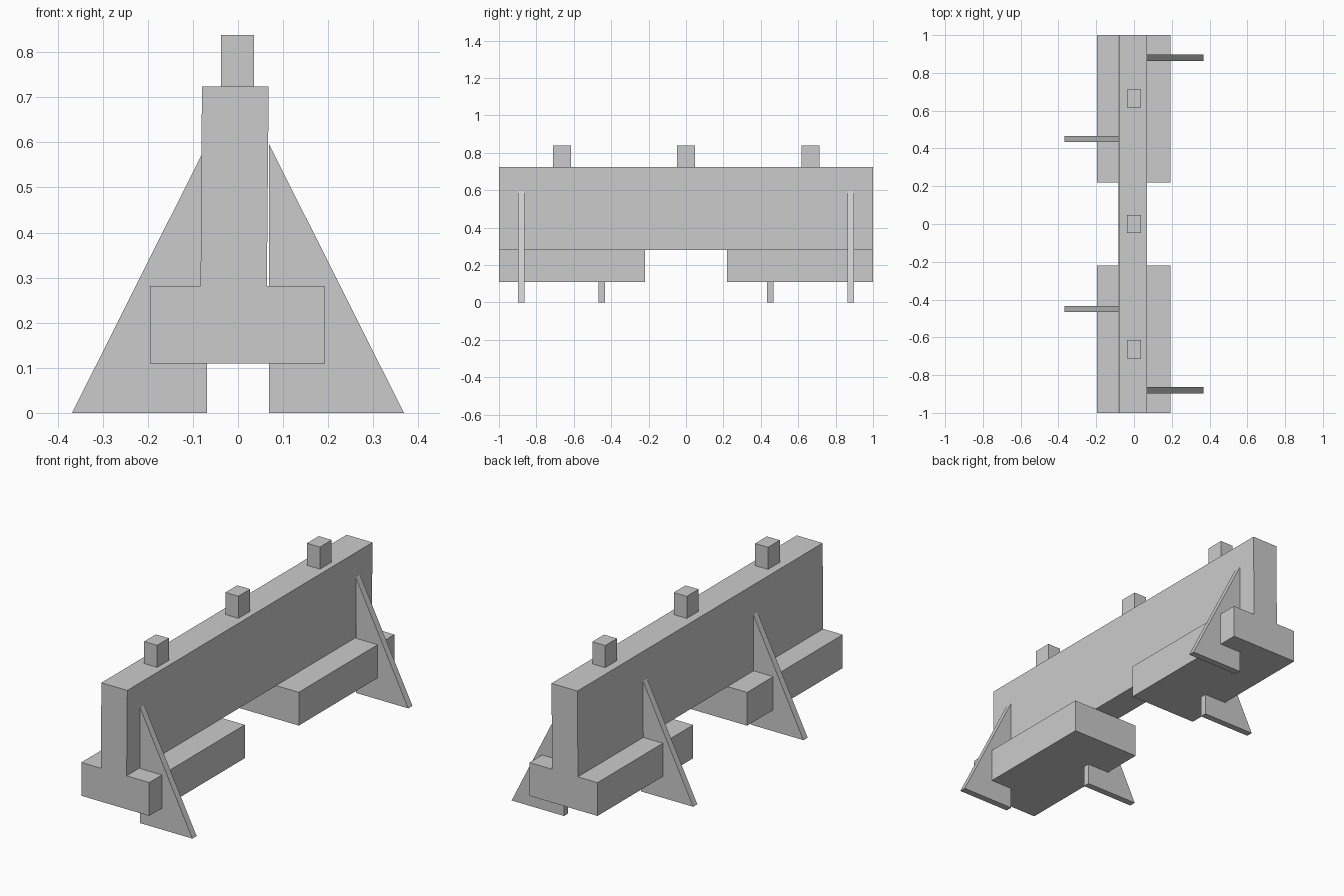
import bpy
import bmesh
from mathutils import Vector

cube = bpy.data.objects.get("Cube")
if cube:
    bpy.data.objects.remove(cube, do_unlink=True)

grey = bpy.data.materials.new("plain grey")
grey.use_nodes = True
COLOUR = (0.6, 0.6, 0.6, 1)
grey.diffuse_color = COLOUR
grey.node_tree.nodes["Principled BSDF"].inputs["Base Color"].default_value = COLOUR


def prism(name, profile, y0, y1):
    """Extrude an x-z profile from y0 to y1."""
    bm = bmesh.new()
    face = bm.faces.new([bm.verts.new((x, y0, z)) for x, z in profile])
    out = bmesh.ops.extrude_face_region(bm, geom=[face])
    moved = [v for v in out["geom"] if isinstance(v, bmesh.types.BMVert)]
    bmesh.ops.translate(bm, verts=moved, vec=Vector((0, y1 - y0, 0)))
    bmesh.ops.recalc_face_normals(bm, faces=bm.faces)
    mesh = bpy.data.meshes.new(name)
    bm.to_mesh(mesh)
    bm.free()
    mesh.materials.append(grey)
    obj = bpy.data.objects.new(name, mesh)
    bpy.context.collection.objects.link(obj)
    return obj


def rect(x0, x1, z0, z1):
    return [(x0, z0), (x1, z0), (x1, z1), (x0, z1)]


# Long upright wall, leaning very slightly
prism("wall", [(-0.083, 0.281), (0.064, 0.281), (0.068, 0.724), (-0.08, 0.724)], -1, 1)

# Two foot blocks with a gap between them
for side, label in ((-1, "front"), (1, "back")):
    y0, y1 = sorted((side * 0.22, side))
    prism(label + "_foot_block", rect(-0.195, 0.193, 0.11, 0.282), y0, y1)

# Pegs along the top
for label, y in (("front", -0.663), ("middle", 0), ("back", 0.665)):
    prism(label + "_peg", rect(-0.038, 0.036, 0.72, 0.838), y - 0.048, y + 0.048)

# Thin triangular braces, staggered on the two sides
for side, label, spread in ((1, "left", 0.88), (-1, "right", 0.45)):
    triangle = [(side * 0.069, 0), (side * 0.368, 0), (side * 0.069, 0.596)]
    for end, place in ((-1, "front"), (1, "back")):
        y = end * spread
        prism(f"{label}_{place}_brace", triangle, y - 0.017, y + 0.017)
